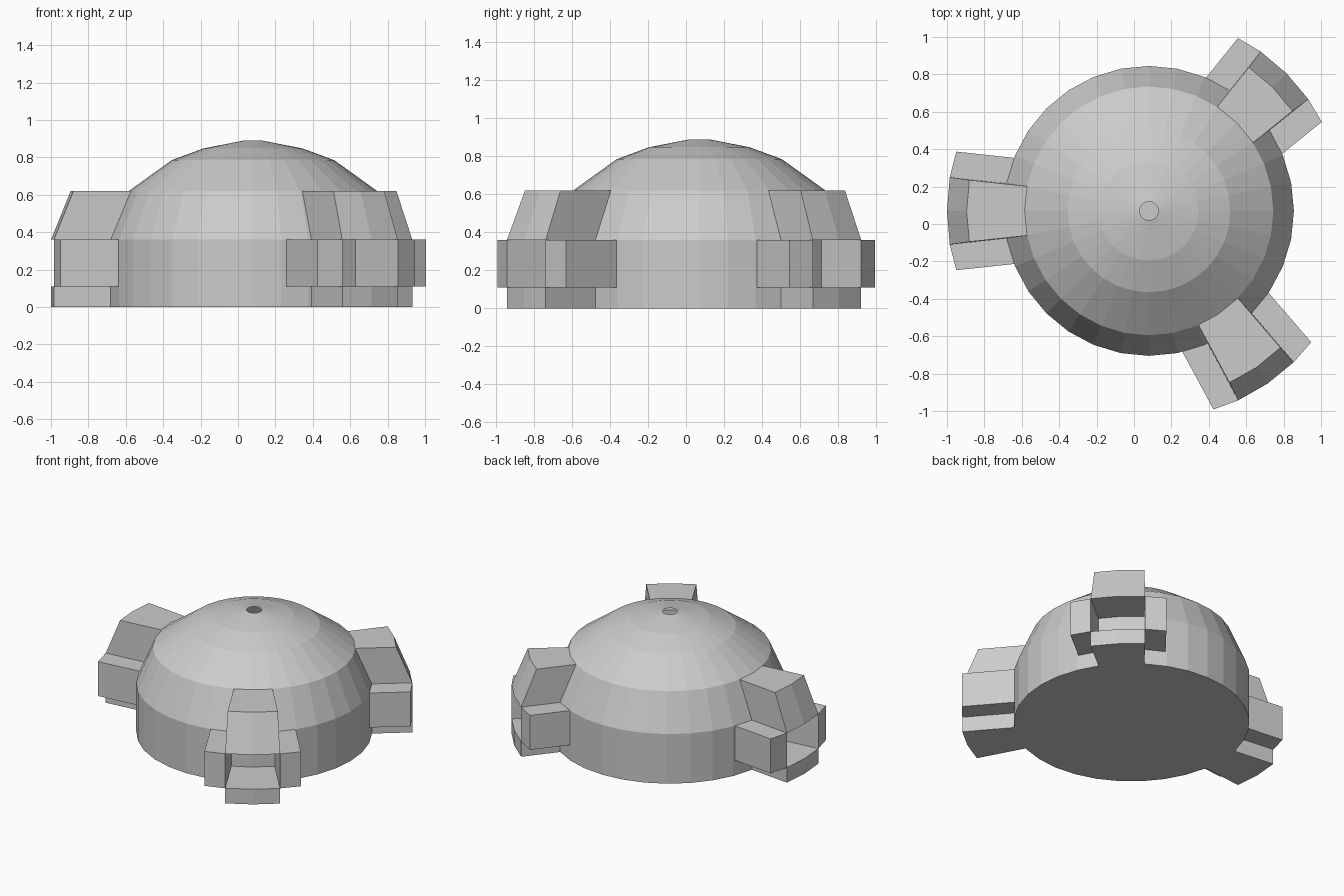
import bpy, bmesh, math

cube = bpy.data.objects.get("Cube")
if cube:
    bpy.data.objects.remove(cube, do_unlink=True)

CX, CY = 0.08, 0.07      # dome axis
TAPER = 0.108            # sideways flare of each leg

grey = bpy.data.materials.new("light_grey")
grey.use_nodes = True
colour = (0.6, 0.6, 0.6, 1)
grey.diffuse_color = colour
grey.node_tree.nodes["Principled BSDF"].inputs["Base Color"].default_value = colour


def finish(name, bm, angle=0.0):
    bmesh.ops.recalc_face_normals(bm, faces=bm.faces)
    mesh = bpy.data.meshes.new(name)
    bm.to_mesh(mesh)
    bm.free()
    mesh.materials.append(grey)
    ob = bpy.data.objects.new(name, mesh)
    bpy.context.collection.objects.link(ob)
    ob.location = (CX, CY, 0)
    ob.rotation_euler.z = angle
    return ob


def loft(name, rings, angle=0.0, cap_top=True):
    """Skin a stack of rings, closing the bottom and optionally the top."""
    bm = bmesh.new()
    loops = [[bm.verts.new(p) for p in ring] for ring in rings]
    n = len(loops[0])
    for low, high in zip(loops, loops[1:]):
        for i in range(n):
            j = (i + 1) % n
            bm.faces.new((low[i], low[j], high[j], high[i]))
    bm.faces.new(loops[0][::-1])
    if cap_top:
        bm.faces.new(loops[-1])
    return finish(name, bm, angle)


def circle(r, z, n=32):
    return [(r * math.cos(math.tau * i / n), r * math.sin(math.tau * i / n), z)
            for i in range(n)]


# Hollow faceted dome with a small opening at the crown
profile = [(0.775, 0), (0.775, 0.36), (0.665, 0.62),
           (0.435, 0.785), (0.265, 0.848), (0.05, 0.89)]
loft("dome", [circle(r, z) for r, z in profile], cap_top=False)


def wedge(outer, inner, z, half=0.18):
    """Flared outline with a slightly bowed outer end."""
    vi = half - TAPER * (outer - 0.015 - inner)
    return [(inner, -vi, z), (outer - 0.015, -half, z), (outer, 0, z),
            (outer - 0.015, half, z), (inner, vi, z)]


# Three legs: sloped hood, low foot and a block on either side
legs = {"right": (180, 0.0), "back_left": (45, -0.04), "front_left": (-55.5, 0.04)}
for side, (degrees, shift) in legs.items():
    a = math.radians(degrees)
    outer = 1.08 + shift
    loft(side + "_hood", [wedge(outer, 0.6, 0.36),
                          wedge(outer - 0.105, 0.6, 0.62, 0.165)], a)
    loft(side + "_foot", [wedge(outer, 0.7, 0), wedge(outer, 0.7, 0.11)], a)
    u = outer - 0.015
    for label, s in (("a", 1), ("b", -1)):
        outline = [(0.7, 0.18 - TAPER * (u - 0.7)), (u, 0.18), (u - 0.035, 0.317),
                   (0.7, 0.317 - TAPER * (u - 0.735))]
        loft(side + "_side_block_" + label,
             [[(x, s * y, z) for x, y in outline] for z in (0.11, 0.36)], a)
